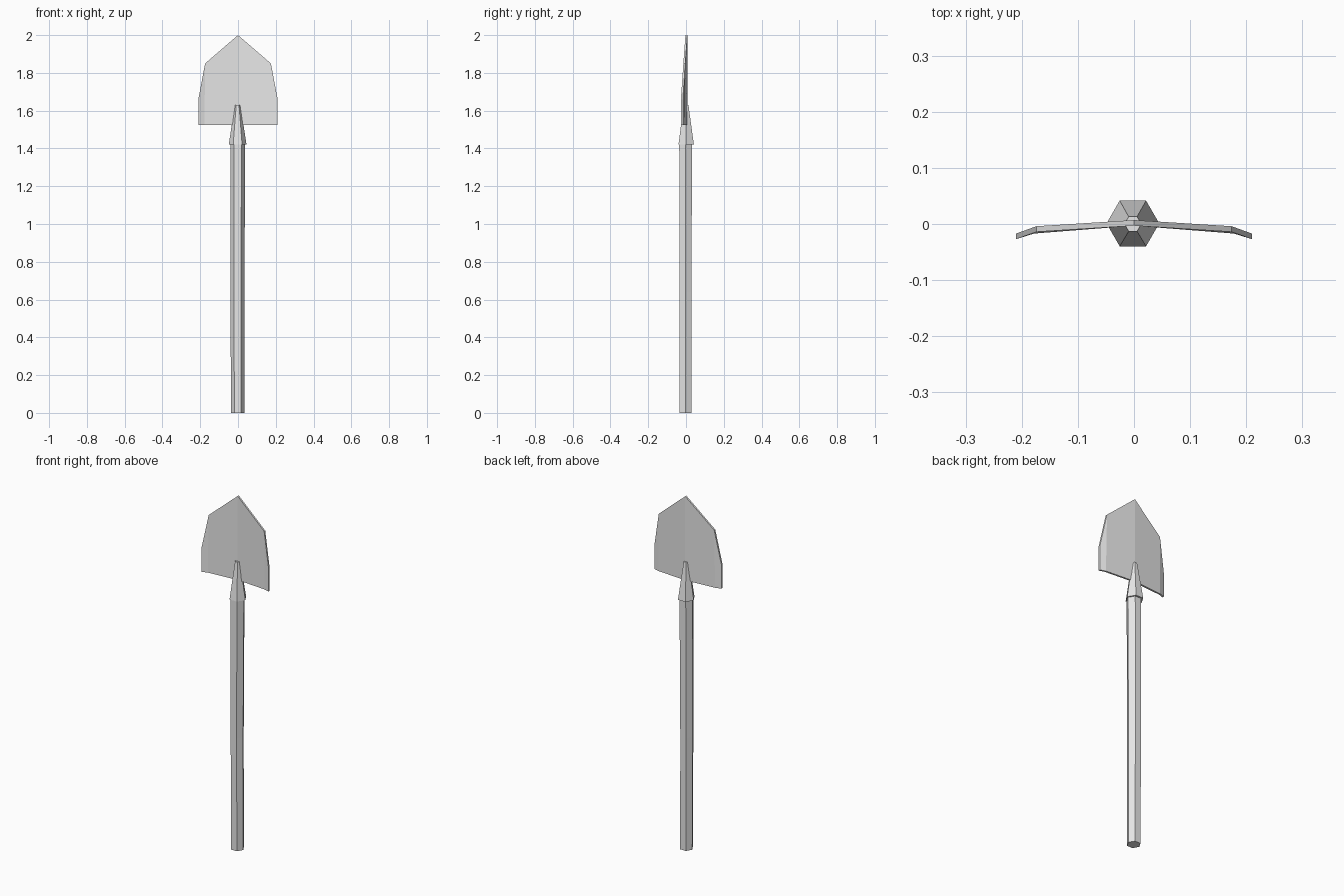
import bpy, bmesh
from math import cos, sin, pi

old = bpy.data.objects.get("Cube")
if old:
    bpy.data.objects.remove(old, do_unlink=True)

GREY = (0.8, 0.8, 0.8, 1)
grey = bpy.data.materials.new("plain grey")
grey.use_nodes = True
grey.diffuse_color = GREY
grey.node_tree.nodes["Principled BSDF"].inputs["Base Color"].default_value = GREY


def add_object(name, bm):
    bmesh.ops.recalc_face_normals(bm, faces=bm.faces[:])
    mesh = bpy.data.meshes.new(name)
    bm.to_mesh(mesh)
    bm.free()
    mesh.materials.append(grey)
    obj = bpy.data.objects.new(name, mesh)
    bpy.context.scene.collection.objects.link(obj)
    return obj


def hex_loft(name, sections):
    """Six-sided bar through sections of (x, y, z, radius)."""
    bm = bmesh.new()
    rings = [[bm.verts.new((x + r * cos(i * pi / 3), y + r * sin(i * pi / 3), z))
              for i in range(6)] for x, y, z, r in sections]
    for low, high in zip(rings, rings[1:]):
        for i in range(6):
            j = (i + 1) % 6
            bm.faces.new((low[i], low[j], high[j], high[i]))
    bm.faces.new(rings[0])
    bm.faces.new(rings[-1])
    return add_object(name, bm)


# Slightly uneven wooden shaft
hex_loft("handle", [(-0.001, -0.003, 0, 0.036), (-0.003, -0.003, 0.64, 0.037),
                    (-0.001, -0.002, 1.43, 0.039)])

# Tapered socket joining shaft and blade
hex_loft("socket", [(-0.002, 0.001, 1.42, 0.047), (-0.002, 0, 1.63, 0.015)])

# Blade: one half as front and back layers, then mirrored
THICK = 0.010
outline = [(0, -0.003, 1.523), (0.178, -0.017, 1.523), (0.21, -0.027, 1.523),
           (0.21, -0.027, 1.66), (0.174, -0.014, 1.85), (0, -0.003, 2)]
bm = bmesh.new()
front = [bm.verts.new(p) for p in outline]
back = [bm.verts.new((x, y + THICK, z)) for x, y, z in outline]
for layer in (front, back):
    bm.faces.new([layer[i] for i in (0, 1, 4, 5)])
    bm.faces.new([layer[i] for i in (1, 2, 3, 4)])
for i in range(5):
    bm.faces.new((front[i], front[i + 1], back[i + 1], back[i]))
blade = add_object("blade", bm)
mirror = blade.modifiers.new("mirror", "MIRROR")
mirror.use_axis[0] = True
